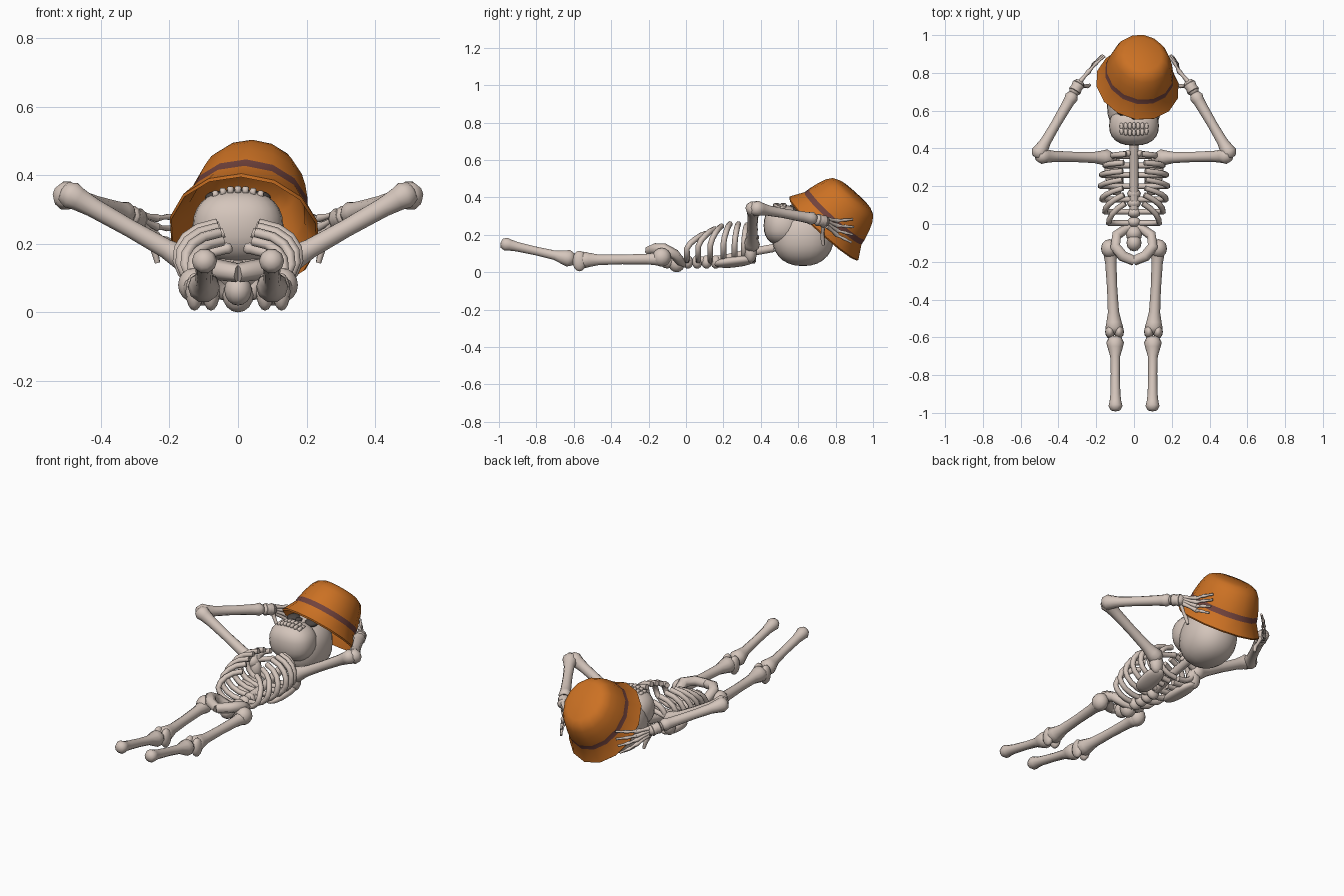
import bpy, bmesh, math
from mathutils import Vector, Matrix

if "Cube" in bpy.data.objects:
    bpy.data.objects.remove(bpy.data.objects["Cube"])


def material(name, rgb):
    m = bpy.data.materials.new(name)
    m.diffuse_color = (*rgb, 1)
    m.use_nodes = True
    m.node_tree.nodes["Principled BSDF"].inputs["Base Color"].default_value = m.diffuse_color
    return m


BONE = material("bone", (0.66, 0.56, 0.50))
DARK = material("socket dark", (0.07, 0.06, 0.055))
HAT = material("hat orange", (0.60, 0.165, 0.017))
BAND = material("hat band brown", (0.165, 0.055, 0.045))


def finish(name, bm, mats, smooth=True):
    bmesh.ops.recalc_face_normals(bm, faces=bm.faces)
    me = bpy.data.meshes.new(name)
    for f in bm.faces:
        f.smooth = smooth
    bm.to_mesh(me)
    bm.free()
    for m in mats:
        me.materials.append(m)
    ob = bpy.data.objects.new(name, me)
    bpy.context.collection.objects.link(ob)
    return ob


def lathe(bm, prof, n, mat):
    """Rings of (radius, height) around local z, placed by a matrix; radius 0 makes a pole."""
    rings = []
    for r, h in prof:
        k = 1 if r == 0 else n
        rings.append([bm.verts.new(mat @ Vector((r * math.cos(2 * math.pi * i / n),
                      r * math.sin(2 * math.pi * i / n), h))) for i in range(k)])
    faces = []
    for j, (a, b) in enumerate(zip(rings, rings[1:])):
        for i in range(n):
            q = [a[i % len(a)], a[(i + 1) % len(a)], b[(i + 1) % len(b)], b[i % len(b)]]
            faces.append((j, bm.faces.new(list(dict.fromkeys(q)))))
    return faces


def bone(name, a, b, r0, rm, r1):
    """Long bone with swollen ends from a to b."""
    a, b = Vector(a), Vector(b)
    d = b - a
    L = d.length
    e0, e1 = r0 * 1.7, L - r1 * 1.7
    prof = [(0, -r0 * .2), (r0 * .7, 0), (r0, r0 * .6), (r0 * .85, r0 * 1.2), (rm * 1.1, e0 + L * .06),
            (rm, L * .5), (rm * 1.1, e1 - L * .06), (r1 * .85, L - r1 * 1.2), (r1, L - r1 * .6),
            (r1 * .7, L), (0, L + r1 * .2)]
    bm = bmesh.new()
    lathe(bm, prof, 10, Matrix.Translation(a) @ d.to_track_quat('Z', 'Y').to_matrix().to_4x4())
    return finish(name, bm, [BONE])


def blob(name, c, r, mat=BONE, p=1.0, rot=(0, 0, 0), seg=16):
    """Ellipsoid; p below 1 makes it boxier."""
    bm = bmesh.new()
    bmesh.ops.create_uvsphere(bm, u_segments=seg, v_segments=seg // 2 + 2, radius=1)
    for v in bm.verts:
        v.co = Vector([math.copysign(abs(k) ** p, k) * s for k, s in zip(v.co, r)])
    ob = finish(name, bm, [mat])
    ob.location, ob.rotation_euler = c, rot
    return ob


def tube(name, pts, r, radii=None):
    cu = bpy.data.curves.new(name, 'CURVE')
    cu.dimensions, cu.bevel_depth, cu.bevel_resolution, cu.use_fill_caps = '3D', r, 1, True
    sp = cu.splines.new('POLY')
    sp.points.add(len(pts) - 1)
    for i, p in enumerate(pts):
        sp.points[i].co = (*p, 1)
        sp.points[i].radius = radii[i] if radii else 1
    tmp = bpy.data.objects.new(name, cu)
    bpy.context.collection.objects.link(tmp)
    bpy.context.view_layer.update()
    bm = bmesh.new()
    me = bpy.data.meshes.new_from_object(tmp)
    bm.from_mesh(me)
    bpy.data.objects.remove(tmp)
    return finish(name, bm, [BONE])


# Skull, jaw, dark sockets
blob("cranium", (0, .625, .19), (.143, .165, .157), p=.9, seg=24)
blob("jaw", (0, .52, .25), (.132, .105, .108), p=.85, seg=24)
blob("nose_hole", (0, .575, .352), (.018, .022, .012), DARK)

# Teeth: two curved rows
for row, y in (("lower", .483), ("upper", .52)):
    for i in range(7):
        x = (i - 3) * .022
        blob(row + "_tooth", (x, y + 2 * x * x * (1 if row == "lower" else -.3), .358 - 3.2 * x * x),
             (.0105, .019, .012), p=.7, seg=8)

# Spine, with swollen lower vertebrae and tail bone
tube("spine", [(0, .47, .13), (0, .36, .11), (0, .2, .07), (0, .05, .06)], .025)
for i in range(5):
    blob("vertebra", (0, .16 - .05 * i, .055), (.036, .028, .036), seg=12)
blob("sacrum", (0, -.05, .05), (.045, .045, .05), seg=12)
blob("tail_bone", (0, -.1, .065), (.04, .045, .045), seg=12)

# Ribs: (back y, front y, half width, top z)
RIBS = [(.36, .37, .12, .235), (.31, .325, .155, .255), (.26, .28, .172, .262), (.20, .235, .178, .262),
        (.13, .19, .17, .25), (.065, .155, .155, .235), (.005, .11, .135, .21)]

for s, side in ((-1, "left"), (1, "right")):
    def P(x, y, z):
        return (s * x, y, z)

    blob(side + "_eye_socket", P(.058, .61, .335), (.038, .038, .02), DARK)
    for yb, yf, w, zt in RIBS:
        pts = []
        for k in range(9):
            t = k / 8
            a = math.radians(-88 + 164 * t)
            u = max(0, (t - .55) / .45)
            pts.append(P(w * math.cos(a) ** .75, yb + (yf - yb) * u,
                         (zt + .06) / 2 + (zt - .06) / 2 * math.sin(a)))
        tube(side + "_rib", pts, .0155)

    # Shoulder blade and collar bone
    blob(side + "_shoulder_blade", P(.105, .26, .055), (.05, .11, .025), p=.85, rot=(.12, -s * .25, s * -.15))
    blob(side + "_shoulder_socket", P(.13, .345, .11), (.04, .035, .06), seg=12)
    bone(side + "_collar_bone", P(.02, .375, .19), P(.13, .36, .16), .018, .014, .018)

    # Arm
    bone(side + "_upper_arm", P(.12, .35, .135), P(.51, .36, .355), .045, .027, .042)
    bone(side + "_forearm", P(.515, .355, .345), P(.32, .69, .285), .043, .026, .036)
    bone(side + "_wrist", P(.322, .69, .283), P(.285, .755, .268), .034, .03, .034)

    # Hand resting against the hat
    o = .015 if s > 0 else -.015
    for i in range(4):
        kz, tz = .275 - .026 * i, .283 - .041 * i
        w = P(.285, .755, .285 - .013 * i)
        k = P(.237, .81, kz)
        tip = P(.17 + .008 * i + o, .895 - .006 * abs(i - 1), tz)
        mid = Vector(k).lerp(Vector(tip), .5) + Vector((s * .006, 0, 0))
        tube(side + "_palm_bone", [w, Vector(w).lerp(Vector(k), .5), k], .012, [1.1, .75, 1.1])
        tube(side + "_finger", [k, Vector(k).lerp(mid, .5), mid, mid.lerp(Vector(tip), .5), tip],
             .010, [1.1, .7, 1, .65, .7])
    tube(side + "_thumb", [P(.285, .735, .255), P(.262, .73, .21), P(.245, .73, .185), P(.235, .735, .145)],
         .012, [1.1, .8, 1, .7])

    # Pelvis half: a ring from the tail bone round to the front
    tube(side + "_pelvis", [P(0, -.01, .045), P(.05, -.03, .06), P(.092, -.06, .095), P(.1, -.12, .125),
                            P(.06, -.17, .125), P(0, -.195, .115)], .028, [.8, .9, 1, 1.1, 1.1, 1])
    blob(side + "_hip", P(.13, -.13, .08), (.045, .05, .05), seg=12)

    # Leg
    bone(side + "_thigh", P(.128, -.11, .072), P(.103, -.575, .065), .042, .027, .047)
    bone(side + "_shin", P(.1, -.60, .068), P(.098, -.985, .155), .047, .024, .037)
    for dx in (-.024, .024):
        blob(side + "_knee", P(.103 + dx, -.57, .06), (.026, .037, .055), seg=12)

# Hat: lathed shell with a flared brim, tilted back and a little sideways
n = Vector((.12, .67, .73)).normalized()
u = Vector((1, .04, -.2))
u = (u - n * u.dot(n)).normalized()
v = n.cross(u)
frame = Matrix((u, v, n)).transposed().to_4x4()
place = Matrix.Translation((.018, .735, .232)) @ frame @ Matrix.Diagonal((.88, 1, 1, 1))
profile = [(0, .24), (.115, .232), (.155, .2), (.19, .1), (.195, .075), (.246, -.004), (.252, .004),
           (.208, .076), (.203, .106), (.188, .16), (.17, .205), (.148, .235), (.115, .25), (0, .256)]
bm = bmesh.new()
for j, f in lathe(bm, profile, 14, place):
    f.material_index = 1 if j == 7 else 0
hat = finish("hat", bm, [HAT, BAND])
bpy.context.view_layer.objects.active = hat
hat.select_set(True)
bpy.ops.object.shade_smooth_by_angle(angle=math.radians(40))
